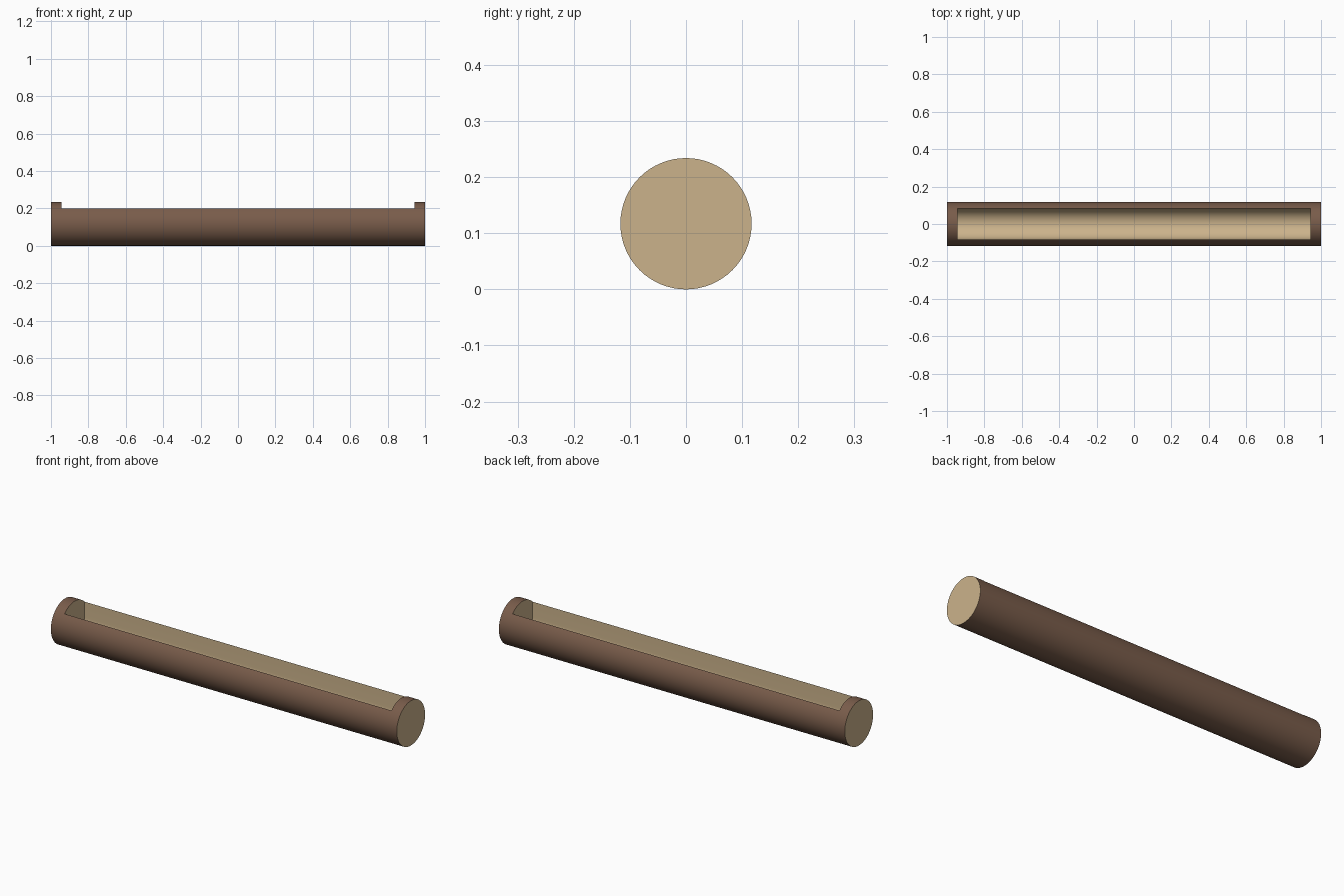
import bpy, bmesh, math

if "Cube" in bpy.data.objects:
    bpy.data.objects.remove(bpy.data.objects["Cube"])

R = 0.117          # log radius
INNER = 0.083      # half-width of the carved channel
HALF = 1.0         # half-length of the log
CAVITY = 0.945     # half-length of the channel
SEG = 64


def material(name, colour):
    m = bpy.data.materials.new(name)
    m.diffuse_color = (*colour, 1)
    m.use_nodes = True
    m.node_tree.nodes["Principled BSDF"].inputs["Base Color"].default_value = m.diffuse_color
    return m


def prism(name, profile, half_length, mats):
    """Extrude a (y, z) profile along x."""
    bm = bmesh.new()
    face = bm.faces.new([bm.verts.new((-half_length, y, z)) for y, z in profile])
    ext = bmesh.ops.extrude_face_region(bm, geom=[face])
    moved = [v for v in ext["geom"] if isinstance(v, bmesh.types.BMVert)]
    bmesh.ops.translate(bm, verts=moved, vec=(2 * half_length, 0, 0))
    bmesh.ops.recalc_face_normals(bm, faces=bm.faces[:])
    if len(mats) > 1:                       # end caps use the second material
        for f in bm.faces:
            f.material_index = int(abs(f.normal.x) > 0.9)
    mesh = bpy.data.meshes.new(name)
    bm.to_mesh(mesh)
    bm.free()
    for m in mats:
        mesh.materials.append(m)
    ob = bpy.data.objects.new(name, mesh)
    bpy.context.collection.objects.link(ob)
    return ob


bark = material("bark", (0.19, 0.107, 0.069))
wood = material("cut_wood", (0.60, 0.45, 0.26))

# Solid log with bare wood ends
circle = [(R * math.cos(2 * math.pi * i / SEG), R + R * math.sin(2 * math.pi * i / SEG))
          for i in range(SEG)]
log = prism("hollow_log", circle, HALF, [bark, wood])

# U-shaped channel: round floor, straight walls up through the top
channel = [(INNER * math.cos(math.pi + math.pi * i / 32), R + INNER * math.sin(math.pi + math.pi * i / 32))
           for i in range(33)]
channel += [(INNER, 0.4), (-INNER, 0.4)]
cutter = prism("channel_cutter", channel, CAVITY, [wood])
cutter.hide_render = True

# Carve the channel, keeping its bare wood colour
cut = log.modifiers.new("carve", 'BOOLEAN')
cut.operation = 'DIFFERENCE'
cut.solver = 'EXACT'
cut.material_mode = 'TRANSFER'
cut.object = cutter
bpy.context.view_layer.objects.active = log
log.select_set(True)
cutter.select_set(False)
bpy.ops.object.modifier_apply(modifier="carve")
bpy.data.objects.remove(cutter)
bpy.ops.object.shade_smooth_by_angle(angle=math.radians(30))
